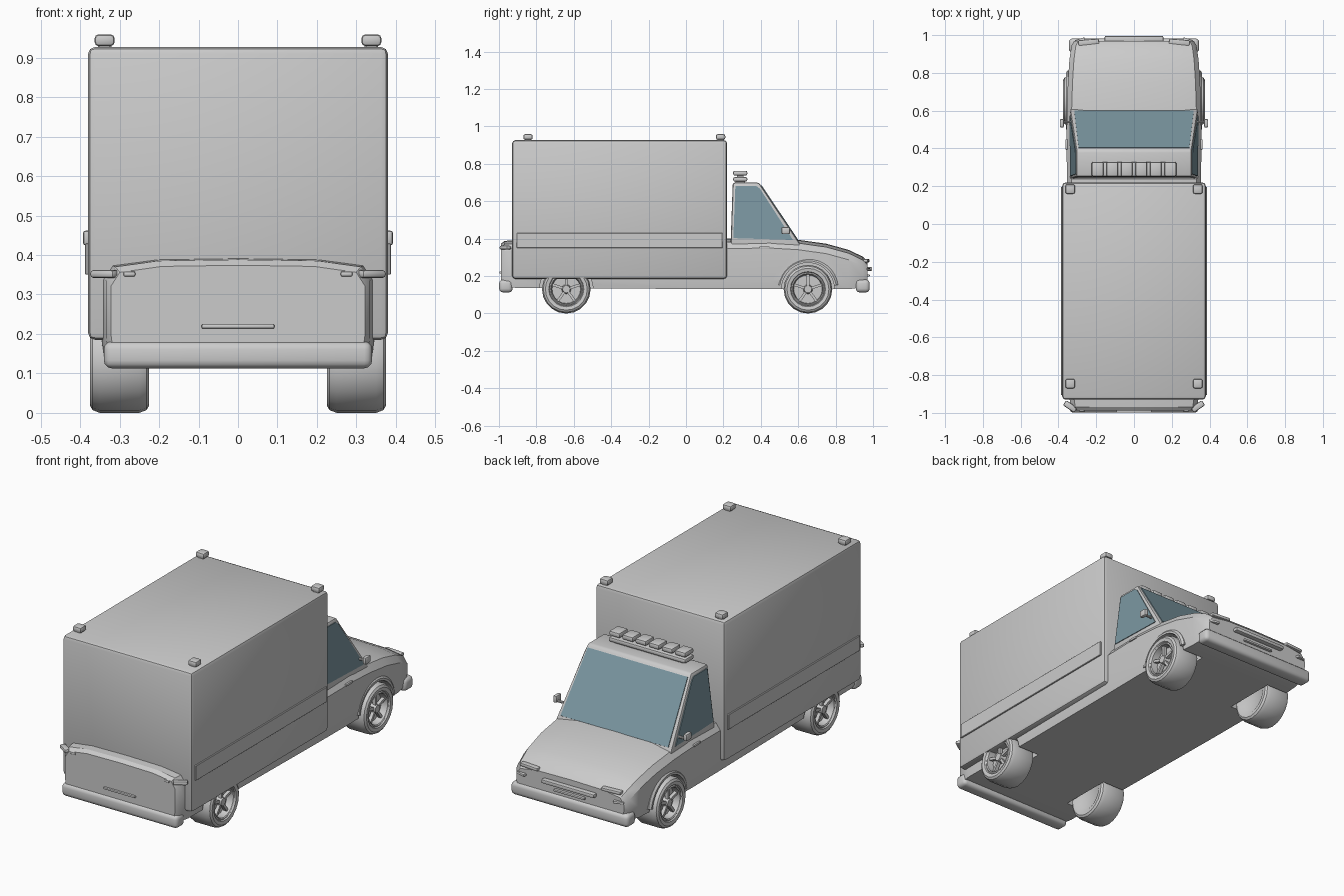
import bpy, bmesh, math
from mathutils import Matrix, Vector

if "Cube" in bpy.data.objects:
    bpy.data.objects.remove(bpy.data.objects["Cube"])

glass_mat = bpy.data.materials.new("glass_blue")
glass_mat.diffuse_color = (0.20, 0.31, 0.36, 1)
glass_mat.use_nodes = True
glass_mat.node_tree.nodes["Principled BSDF"].inputs["Base Color"].default_value = glass_mat.diffuse_color


def smooth(ob, angle=35):
    bpy.ops.object.select_all(action='DESELECT')
    bpy.context.view_layer.objects.active = ob
    ob.select_set(True)
    bpy.ops.object.shade_smooth_by_angle(angle=math.radians(angle))


def finish(name, bm, mat=None, angle=35):
    bmesh.ops.recalc_face_normals(bm, faces=bm.faces)
    me = bpy.data.meshes.new(name)
    bm.to_mesh(me)
    bm.free()
    ob = bpy.data.objects.new(name, me)
    bpy.context.collection.objects.link(ob)
    if mat:
        me.materials.append(mat)
    smooth(ob, angle)
    return ob


def block(name, center, size, bevel=0.0, segs=2, rot_z=0.0, rot_x=0.0):
    bm = bmesh.new()
    bmesh.ops.create_cube(bm, size=1, matrix=Matrix.Diagonal((*size, 1)))
    if bevel:
        bmesh.ops.bevel(bm, geom=bm.edges[:], offset=bevel, segments=segs, profile=0.5, affect='EDGES')
    m = Matrix.Translation(center) @ Matrix.Rotation(rot_z, 4, 'Z') @ Matrix.Rotation(rot_x, 4, 'X')
    bm.transform(m)
    return finish(name, bm)


def bridge(bm, rings, closed=True):
    n = len(rings[0])
    for a, b in zip(rings, rings[1:]):
        for i in range(n if closed else n - 1):
            j = (i + 1) % n
            bm.faces.new((a[i], a[j], b[j], b[i]))


def panel(name, pts, offset, mat=None):
    """Thin plate: points pushed along an offset vector."""
    bm = bmesh.new()
    lo = [bm.verts.new(Vector(p) - Vector(offset)) for p in pts]
    hi = [bm.verts.new(Vector(p) + Vector(offset)) for p in pts]
    bridge(bm, [lo, hi])
    bm.faces.new(lo)
    bm.faces.new(hi)
    return finish(name, bm, mat)


# Lower body: cross-sections (y, half width, bottom, top) lofted along the length
sections = [(-.988, .322, .15, .366), (-.97, .334, .14, .38), (-.90, .345, .137, .385),
            (.20, .355, .13, .392), (.45, .357, .13, .395), (.60, .355, .13, .386),
            (.75, .35, .13, .365), (.87, .342, .13, .332), (.945, .331, .14, .296),
            (.97, .316, .155, .27)]
bm = bmesh.new()
rings = []
for y, w, zb, zt in sections:
    half = [(.6 * w, zt + .005), (.93 * w, zt - .01), (w, zt - .045), (w, zb + .05), (.98 * w, zb)]
    loop = [(0, zt + .008)] + half + [(-x, z) for x, z in reversed(half)]
    rings.append([bm.verts.new((x, y, z)) for x, z in loop])
bridge(bm, rings)
bm.faces.new(rings[0])
bm.faces.new(rings[-1])
body = finish("lower_body", bm)

# Wheel wells cut from the body
WHEELS = (-.64, .652)
for s in (1, -1):
    for y in WHEELS:
        bm = bmesh.new()
        bmesh.ops.create_cone(bm, cap_ends=True, segments=32, radius1=.143, radius2=.143, depth=.2,
                              matrix=Matrix.Translation((s * .315, y, .13)) @ Matrix.Rotation(math.pi / 2, 4, 'Y'))
        cutter = finish("well_cutter", bm)
        cutter.hide_render = True
        mod = body.modifiers.new("well", 'BOOLEAN')
        mod.operation, mod.object, mod.solver = 'DIFFERENCE', cutter, 'EXACT'
        bpy.context.view_layer.objects.active = body
        bpy.ops.object.modifier_apply(modifier=mod.name)
        bpy.data.objects.remove(cutter)
smooth(body, 30)

# Front wheel arch flares
for s in (1, -1):
    bm = bmesh.new()
    rings = []
    for i in range(17):
        a = math.radians(8 + 164 * i / 16)
        rings.append([bm.verts.new((s * x, WHEELS[1] + r * math.cos(a), .13 + r * math.sin(a)))
                      for r, x in ((.141, .335), (.141, .359), (.152, .359), (.163, .350), (.163, .335))])
    bridge(bm, rings)
    bm.faces.new(rings[0])
    bm.faces.new(rings[-1])
    finish("arch_flare", bm)

# Wheels: lathed tyre and rim, hub and five spokes
PROFILE = [(.001, -.06), (.07, -.06), (.09, -.073), (.112, -.075), (.123, -.068), (.13, -.05), (.13, .05),
           (.123, .068), (.112, .075), (.094, .072), (.090, .066), (.084, .070), (.079, .066), (.076, .03), (.001, .03)]
bm = bmesh.new()
N = 20
rings = [[bm.verts.new((x, r * math.cos(2 * math.pi * i / N), r * math.sin(2 * math.pi * i / N)))
          for i in range(N)] for r, x in PROFILE]
bridge(bm, rings)
bm.faces.new(rings[0])
bm.faces.new(rings[-1])
bmesh.ops.create_cone(bm, cap_ends=True, segments=12, radius1=.026, radius2=.02, depth=.035,
                      matrix=Matrix.Translation((.045, 0, 0)) @ Matrix.Rotation(math.pi / 2, 4, 'Y'))
for i in range(5):
    m = Matrix.Rotation(2 * math.pi * i / 5, 4, 'X') @ Matrix.Translation((.046, 0, .05))
    bmesh.ops.create_cube(bm, size=1, matrix=m @ Matrix.Diagonal((.018, .014, .062, 1)))
wheel = finish("wheel", bm)
for s in (1, -1):
    for y in WHEELS:
        ob = wheel if (s, y) == (1, WHEELS[0]) else wheel.copy()
        if ob is not wheel:
            bpy.context.collection.objects.link(ob)
        ob.location = (s * .30, y, .13)
        ob.rotation_euler.z = 0 if s > 0 else math.pi

# Cargo box with side panels and corner lamps
block("cargo_box", (0, -.355, .556), (.76, 1.15, .742), .018)
for s in (1, -1):
    block("side_panel", (s * .381, -.355, .39), (.012, 1.10, .08), .002, 1)
    for y in (-.845, .185):
        block("corner_lamp_base", (s * .338, y, .929), (.034, .034, .014), .004, 1)
        block("corner_lamp", (s * .338, y, .944), (.05, .05, .029), .009)


# Cab upper part
def side_x(z):
    return .338 - (z - .38) / .32 * .033


bm = bmesh.new()
lo = [bm.verts.new((x * side_x(.36), y, .36)) for x, y in ((-1, .238), (1, .238), (1, .618), (-1, .618))]
hi = [bm.verts.new((x * side_x(.70), y, .70)) for x, y in ((-1, .25), (1, .25), (1, .39), (-1, .39))]
bridge(bm, [lo, hi])
bm.faces.new(lo)
bm.faces.new(hi)
bmesh.ops.bevel(bm, geom=bm.edges[:], offset=.012, segments=2, profile=.5, affect='EDGES')
finish("cab_upper", bm)

# Windows
normal = Vector((0, .34, .228)).normalized() * .004


def screen(x, t):
    return (x, .618 - .228 * t, .36 + .34 * t)


panel("windscreen", [screen(-.316, .09), screen(.316, .09), screen(.293, .95), screen(-.293, .95)],
      normal, glass_mat)
for s in (1, -1):
    pts = [(s * side_x(z), y, z) for y, z in ((.253, .403), (.572, .393), (.395, .668), (.375, .682), (.264, .682))]
    panel("side_window", pts, (s * .004, 0, 0), glass_mat)
    # Mirrors and door handles
    block("mirror_arm", (s * .352, .54, .432), (.05, .012, .012), .003, 1)
    block("mirror", (s * .382, .533, .443), (.022, .046, .038), .008)
    block("door_handle", (s * .357, .42, .353), (.012, .055, .013), .004)

# Roof light bar
block("light_bar_base", (0, .29, .717), (.45, .075, .024), .008)
block("light_bar_foot", (0, .29, .70), (.40, .05, .02))
for i in range(6):
    x = (i - 2.5) * .077
    block("bar_lamp_stem", (x, .29, .732), (.035, .035, .016))
    block("bar_lamp", (x, .29, .750), (.062, .075, .026), .008)

# Bumpers
block("rear_bumper", (0, -.963, .147), (.68, .072, .068), .02, 3)
block("front_bumper", (0, .945, .147), (.69, .074, .068), .02, 3)

# Nose and tailgate details
block("grille_bar", (0, .977, .238), (.31, .036, .02), .005)
block("nose_slot", (0, .972, .203), (.18, .022, .012), .004)
block("tailgate_handle", (0, -.988, .219), (.185, .02, .011), .004)
for s in (1, -1):
    block("headlamp", (s * .24, .962, .282), (.11, .03, .018), .006, rot_z=-s * .08)
    block("nose_marker", (s * .285, .968, .235), (.055, .026, .014), .005, rot_z=-s * .3)
    block("tail_lamp", (s * .338, -.966, .352), (.072, .032, .021), .008, rot_z=s * .6)
    block("tail_marker", (s * .275, -.985, .352), (.03, .02, .014), .005)
